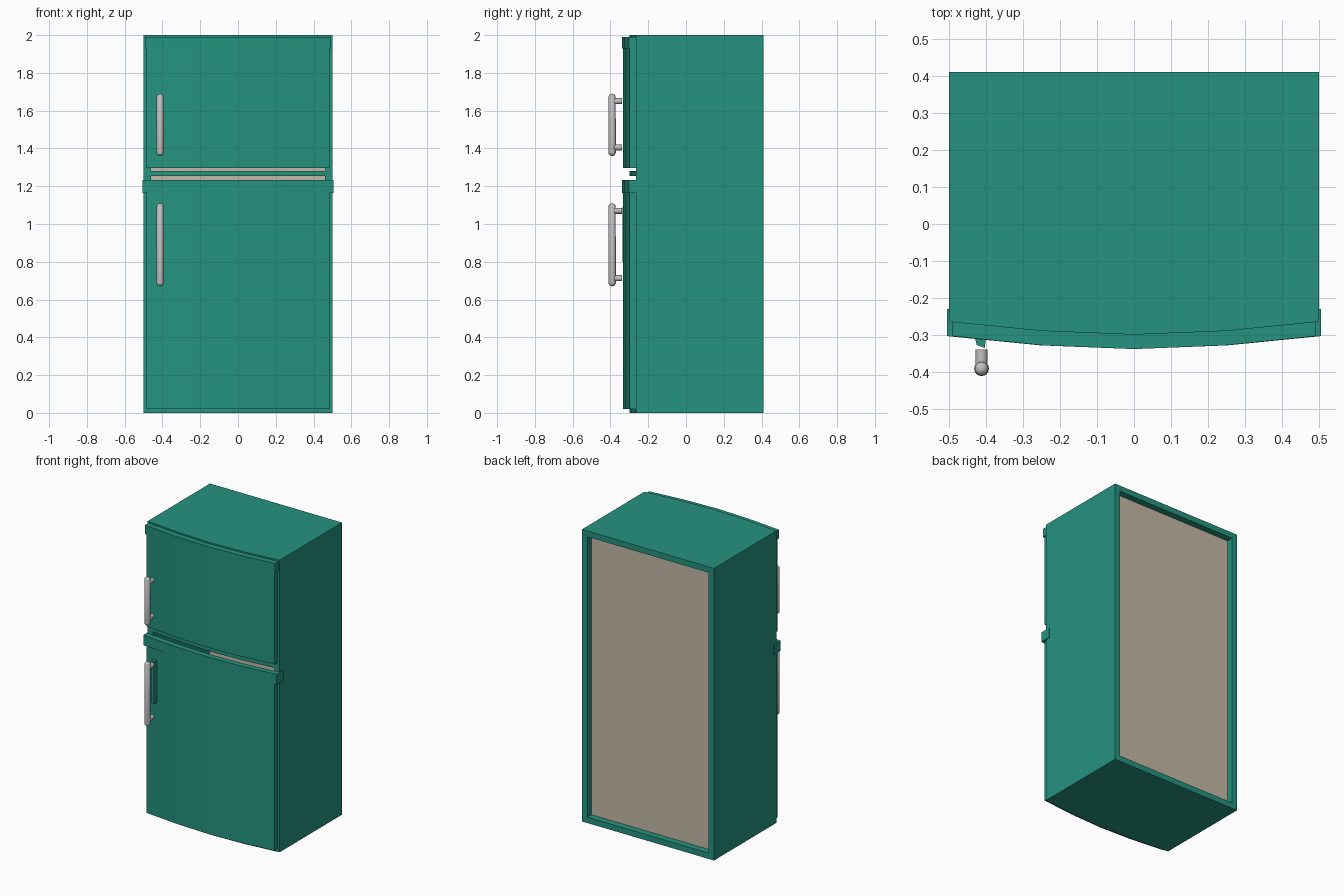
import bpy
import bmesh
import math

if "Cube" in bpy.data.objects:
    bpy.data.objects.remove(bpy.data.objects["Cube"], do_unlink=True)


def material(name, rgb):
    m = bpy.data.materials.new(name)
    m.use_nodes = True
    m.diffuse_color = (*rgb, 1)
    m.node_tree.nodes["Principled BSDF"].inputs["Base Color"].default_value = (*rgb, 1)
    return m


green = material("teal enamel", (0.018, 0.29, 0.215))
beige = material("beige panel", (0.56, 0.49, 0.385))
metal = material("brushed metal", (0.53, 0.53, 0.53))

BACK = 0.411      # rear plane of the cabinet
WALL = 0.04       # cabinet wall thickness
FRONT = -0.264    # cabinet front at the side walls
BOW = (0, 0.025, 0.035, 0.025, 0)


def add_object(name, bm, mat):
    bmesh.ops.recalc_face_normals(bm, faces=bm.faces)
    mesh = bpy.data.meshes.new(name)
    bm.to_mesh(mesh)
    bm.free()
    mesh.materials.append(mat)
    obj = bpy.data.objects.new(name, mesh)
    bpy.context.collection.objects.link(obj)
    return obj


def prism(name, outline, z0, z1, mat=green):
    """Extrude an outline in plan upward from z0 to z1."""
    bm = bmesh.new()
    face = bm.faces.new([bm.verts.new((x, y, z0)) for x, y in outline])
    top = bmesh.ops.extrude_face_region(bm, geom=[face])["geom"]
    verts = [v for v in top if isinstance(v, bmesh.types.BMVert)]
    bmesh.ops.translate(bm, verts=verts, vec=(0, 0, z1 - z0))
    return add_object(name, bm, mat)


def box(name, x0, x1, y0, y1, z0, z1, mat=green):
    return prism(name, [(x0, y0), (x1, y0), (x1, y1), (x0, y1)], z0, z1, mat)


def bowed_line(half, offset):
    return [(half * (i - 2) / 2, FRONT - b - offset) for i, b in enumerate(BOW)]


def bowed_slab(name, half, z0, z1, thick=0.0, back=None):
    """Slab with a bowed front; its back is flat at back, or bowed too."""
    rear = bowed_line(half, 0) if back is None else [(-half, back), (half, back)]
    return prism(name, bowed_line(half, thick) + rear[::-1], z0, z1)


# Cabinet shell, open at the rear, with a recessed back panel
bowed_slab("cabinet_bottom", 0.5, 0, WALL, back=BACK)
bowed_slab("cabinet_top", 0.5, 2 - WALL, 2, back=BACK)
for side, s in (("left", 1), ("right", -1)):
    box(side + "_wall", s * (0.5 - WALL), s * 0.5, FRONT, BACK, WALL, 2 - WALL)
box("back_panel", WALL - 0.5, 0.5 - WALL, BACK - 0.06, BACK - 0.045, WALL, 2 - WALL, beige)
bowed_slab("compartment_divider", 0.49, 1.254, 1.28, back=FRONT)
box("divider_shelf", WALL - 0.5, 0.5 - WALL, FRONT, BACK - 0.06, 1.254, 1.28)

# Doors and their thicker top caps
bowed_slab("lower_door", 0.485, 0.02, 1.165, 0.034)
bowed_slab("lower_door_cap", 0.505, 1.165, 1.234, 0.039)
bowed_slab("upper_door", 0.485, 1.296, 1.93, 0.034)
bowed_slab("upper_door_cap", 0.492, 1.93, 1.99, 0.039)
for side, s in (("left", 1), ("right", -1)):
    box(side + "_cap_flap", s * 0.5, s * 0.505, FRONT, -0.23, 1.165, 1.234)

# Grip strip behind the lower handle
prism("grip_strip", [(-0.432, -0.3), (-0.4, -0.3), (-0.403, -0.335), (-0.425, -0.327)], 0.8, 1.09)


def handle(name, z0, z1, posts):
    """Round-ended vertical bar on two short posts."""
    x, y, r = -0.412, -0.391, 0.02
    bm = bmesh.new()
    bmesh.ops.create_uvsphere(bm, u_segments=16, v_segments=8, radius=r)
    for v in bm.verts:
        v.co.z += z1 - r if v.co.z > 0.001 else z0 + r
        v.co.x += x
        v.co.y += y
    bar = add_object(name + "_bar", bm, metal)
    parts = [bar]
    for i, z in enumerate(posts):
        bpy.ops.mesh.primitive_cylinder_add(
            vertices=16, radius=0.016, depth=0.05,
            location=(x, -0.364, z), rotation=(math.pi / 2, 0, 0))
        post = bpy.context.object
        post.name = f"{name}_post_{i + 1}"
        post.data.materials.append(metal)
        parts.append(post)
    bpy.ops.object.select_all(action="DESELECT")
    for p in parts:
        p.select_set(True)
    bpy.context.view_layer.objects.active = bar
    bpy.ops.object.shade_smooth_by_angle(angle=math.radians(40))


handle("upper_handle", 1.36, 1.69, (1.405, 1.65))
handle("lower_handle", 0.67, 1.11, (0.713, 1.07))
